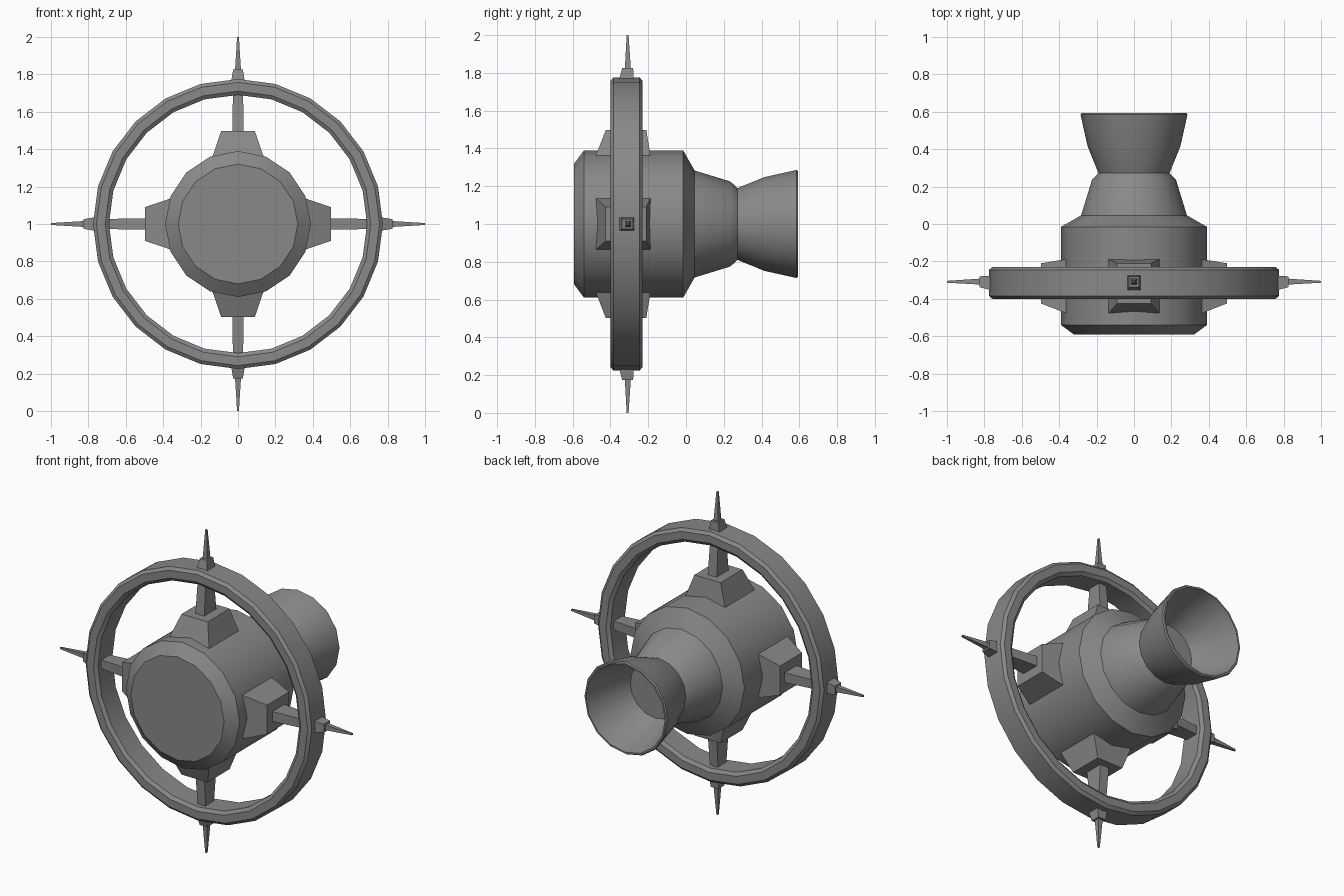
import bpy, bmesh, math
from mathutils import Matrix, Vector

if "Cube" in bpy.data.objects:
    bpy.data.objects.remove(bpy.data.objects["Cube"], do_unlink=True)

grey = bpy.data.materials.new("hull grey")
grey.use_nodes = True
grey.diffuse_color = (0.25, 0.25, 0.25, 1)
grey.node_tree.nodes["Principled BSDF"].inputs["Base Color"].default_value = (0.25, 0.25, 0.25, 1)
CENTRE = Vector((0, 0, 1))


def finish(name, bm, smooth=False):
    bmesh.ops.remove_doubles(bm, verts=bm.verts, dist=1e-5)
    bmesh.ops.recalc_face_normals(bm, faces=bm.faces)
    mesh = bpy.data.meshes.new(name)
    bm.to_mesh(mesh)
    bm.free()
    mesh.materials.append(grey)
    obj = bpy.data.objects.new(name, mesh)
    bpy.context.collection.objects.link(obj)
    if smooth:
        bpy.ops.object.select_all(action="DESELECT")
        obj.select_set(True)
        bpy.context.view_layer.objects.active = obj
        bpy.ops.object.shade_smooth_by_angle(angle=math.radians(35))
    return obj


def lathe(name, profile, sides, closed=False):
    """Turn (y, radius) points around the long axis; open ends are capped."""
    bm = bmesh.new()
    rings = []
    for y, r in profile:
        turn = [2 * math.pi * i / sides for i in range(sides)]
        rings.append([bm.verts.new(CENTRE + Vector((r * math.sin(a), y, r * math.cos(a)))) for a in turn])
    pairs = list(zip(rings, rings[1:]))
    if closed:
        pairs.append((rings[-1], rings[0]))
    else:
        bm.faces.new(rings[0])
        bm.faces.new(rings[-1])
    for a, b in pairs:
        for i in range(sides):
            j = (i + 1) % sides
            bm.faces.new((a[i], a[j], b[j], b[i]))
    return finish(name, bm, True)


def taper(name, turn, low, high):
    """Tapered block pointing outwards; each end is (radius, half width, y front, y back)."""
    bm = bmesh.new()
    spin = Matrix.Rotation(turn, 3, "Y")
    ends = []
    for r, w, y0, y1 in (low, high):
        corners = ((-w, y0, r), (w, y0, r), (w, y1, r), (-w, y1, r))
        ends.append([bm.verts.new(CENTRE + spin @ Vector(c)) for c in corners])
    for end in ends:
        bm.faces.new(end)
    for i in range(4):
        j = (i + 1) % 4
        bm.faces.new((ends[0][i], ends[0][j], ends[1][j], ends[1][i]))
    return finish(name, bm)


# Main hull with the hollow engine bell at the back
lathe("hull", [(-0.592, 0.32), (-0.54, 0.39), (-0.015, 0.39), (0.046, 0.283),
               (0.235, 0.225), (0.272, 0.19)], 16)
lathe("engine_bell", [(0.272, 0.19), (0.415, 0.248), (0.585, 0.286), (0.593, 0.28),
                      (0.593, 0.27), (0.415, 0.225), (0.3, 0.172)], 16)

# Large ring with chamfered edges
lathe("ring", [(-0.385, 0.775), (-0.245, 0.775), (-0.23, 0.757), (-0.23, 0.71),
               (-0.245, 0.69), (-0.385, 0.69), (-0.4, 0.71), (-0.4, 0.757)], 24, True)

# Four arms: mount, spoke, outer socket and spike
for i, side in enumerate(("top", "left", "bottom", "right")):
    turn = i * math.pi / 2
    taper(side + "_mount", turn, (0.33, 0.147, -0.49, -0.183), (0.497, 0.09, -0.425, -0.21))
    taper(side + "_spoke", turn, (0.48, 0.031, -0.375, -0.255), (0.7, 0.027, -0.355, -0.275))
    taper(side + "_socket", turn, (0.765, 0.036, -0.354, -0.276), (0.825, 0.026, -0.338, -0.28))
    taper(side + "_spike", turn, (0.82, 0.016, -0.324, -0.292), (1.0, 0.005, -0.314, -0.304))
